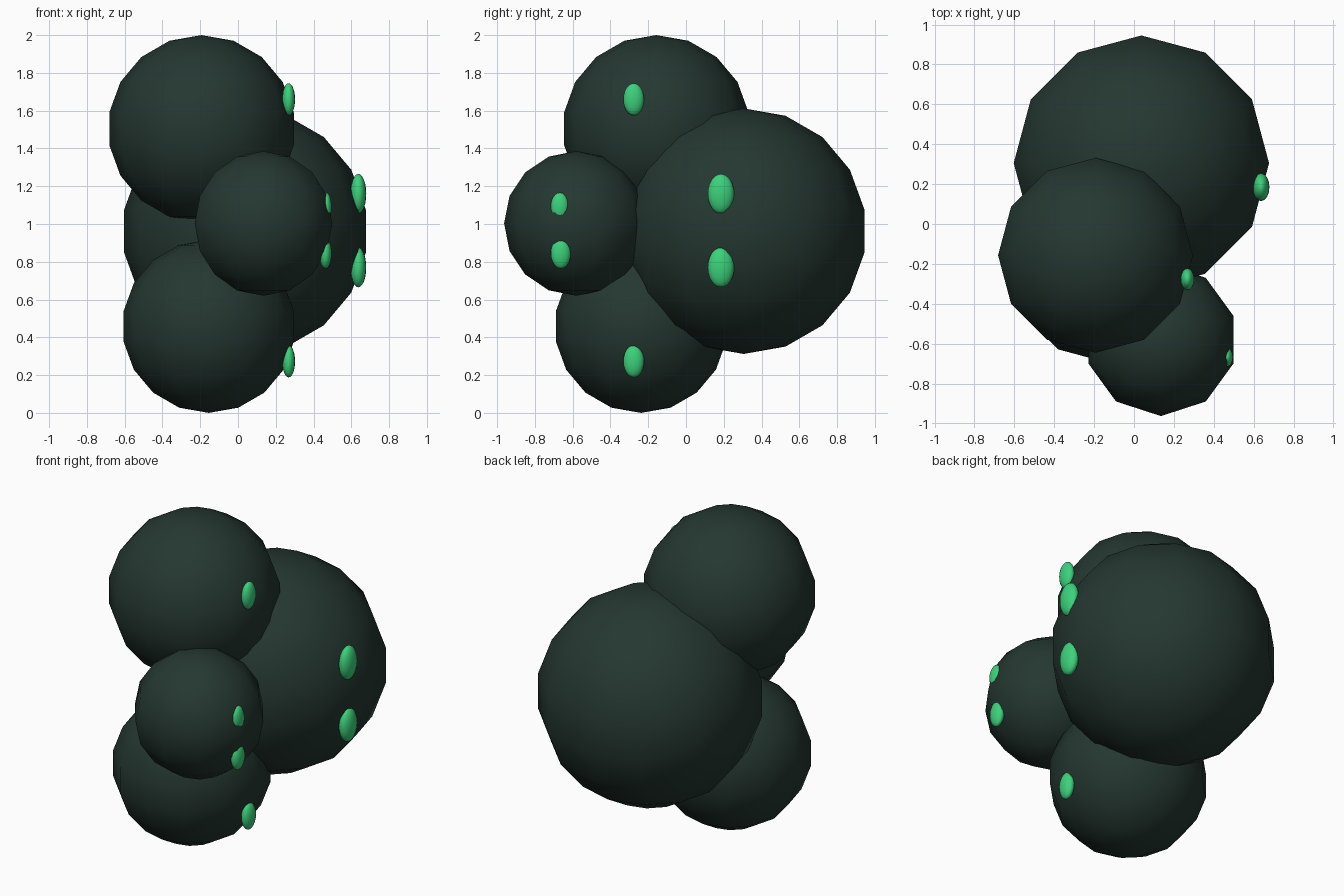
import bpy

if "Cube" in bpy.data.objects:
    bpy.data.objects.remove(bpy.data.objects["Cube"])


def material(name, color):
    m = bpy.data.materials.new(name)
    m.diffuse_color = color
    m.use_nodes = True
    m.node_tree.nodes["Principled BSDF"].inputs["Base Color"].default_value = m.diffuse_color
    return m


BODY = material("dark_green", (0.018, 0.038, 0.030, 1))
GLOW = material("bright_green", (0.045, 0.64, 0.20, 1))


def ball(name, loc, size, segments, rings, mat):
    bpy.ops.mesh.primitive_uv_sphere_add(segments=segments, ring_count=rings,
                                         radius=1, location=loc)
    ob = bpy.context.object
    ob.name = name
    ob.scale = size
    bpy.ops.object.transform_apply(location=False, rotation=False, scale=True)
    bpy.ops.object.shade_smooth()
    ob.data.materials.append(mat)


# overlapping low-poly body lobes: centre, radius, segments, rings
lobes = {
    "large_lobe": ((0.037, 0.305, 0.962), 0.65, 12, 9),
    "upper_lobe": ((-0.193, -0.157, 1.504), 0.496, 12, 9),
    "lower_lobe": ((-0.155, -0.238, 0.458), 0.458, 12, 9),
    "small_lobe": ((0.135, -0.58, 1.003), 0.383, 10, 8),
}
for name, (loc, r, seg, rings) in lobes.items():
    ball(name, loc, (r, r, r), seg, rings, BODY)

# glowing oval spots half sunk into the right side
spots = {
    "large_spot_upper": ((0.637, 0.185, 1.16), (0.042, 0.07, 0.105)),
    "large_spot_lower": ((0.637, 0.185, 0.77), (0.042, 0.07, 0.105)),
    "upper_spot": ((0.268, -0.277, 1.66), (0.034, 0.055, 0.085)),
    "lower_spot": ((0.268, -0.277, 0.273), (0.034, 0.055, 0.085)),
    "small_spot_upper": ((0.467, -0.668, 1.09), (0.029, 0.048, 0.076)),
    "small_spot_lower": ((0.463, -0.663, 0.845), (0.033, 0.053, 0.081)),
}
for name, (loc, size) in spots.items():
    ball(name, loc, size, 16, 12, GLOW)
